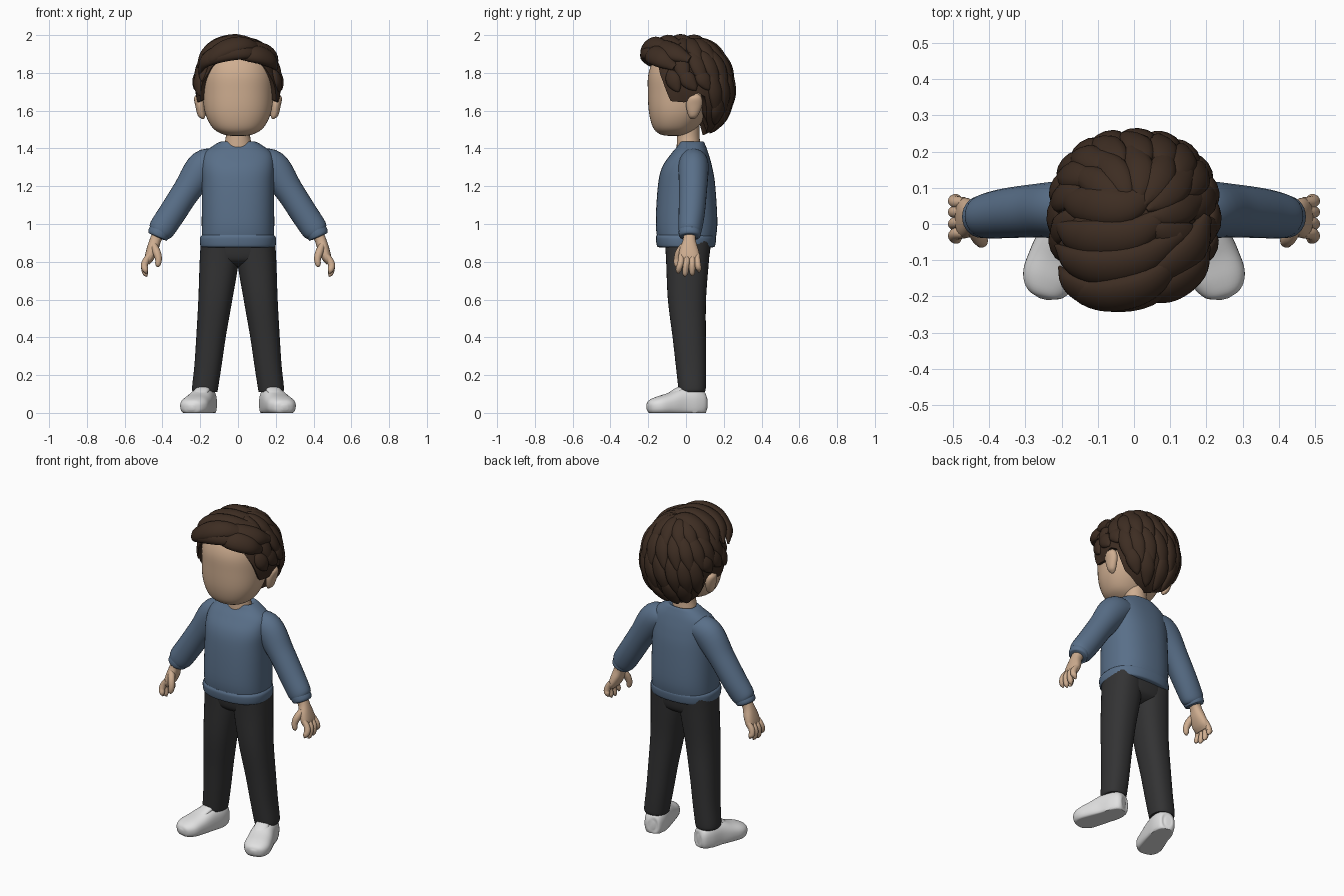
import bpy, bmesh, math
from mathutils import Vector


def material(name, rgb):
    m = bpy.data.materials.new(name)
    m.diffuse_color = (*rgb, 1)
    return m


SKIN = material("skin", (0.62, 0.42, 0.28))
HAIR = material("dark_brown_hair", (0.047, 0.026, 0.016))
BLUE = material("blue_knit", (0.10, 0.16, 0.25))
BLACK = material("charcoal_cloth", (0.033, 0.033, 0.034))
WHITE = material("white_shoe", (0.75, 0.75, 0.75))


def finish(bm, name, mat, mirror=False):
    bmesh.ops.recalc_face_normals(bm, faces=bm.faces)
    for f in bm.faces:
        f.smooth = True
    for e in bm.edges:
        e.smooth = e.calc_face_angle(0) < 1.0
    me = bpy.data.meshes.new(name)
    bm.to_mesh(me)
    bm.free()
    me.materials.append(mat)
    ob = bpy.data.objects.new(name, me)
    bpy.context.collection.objects.link(ob)
    if mirror:
        ob.modifiers.new("mirror", 'MIRROR').use_mirror_merge = False
    return ob


def spline(keys, steps):
    k = [Vector(q) for q in keys]
    k = [k[0] * 2 - k[1]] + k + [k[-1] * 2 - k[-2]]
    out = []
    for a, b, c, d in zip(k, k[1:], k[2:], k[3:]):
        for s in range(steps):
            t = s / steps
            out.append((b * 2 + (c - a) * t + (a * 2 - b * 5 + c * 4 - d) * t * t
                        + (b * 3 - a - c * 3 + d) * t ** 3) * 0.5)
    return out + [k[-2]]


def power(c, p):
    return math.copysign(abs(c) ** (2 / p), c)


def bridge(bm, rings, caps=(True, True)):
    n = len(rings[0])
    for r, q in zip(rings, rings[1:]):
        for i in range(n):
            bm.faces.new((r[i], r[(i + 1) % n], q[(i + 1) % n], q[i]))
    if caps[0]:
        bm.faces.new(rings[0])
    if caps[1]:
        bm.faces.new(rings[-1])


def loft(name, keys, mat, mirror=False, upright=False, n=28, steps=5, p=2.0,
         vref=lambda c: Vector((0, 1, 0)), floor=False):
    """Smooth loft through keys (x, y, z, radius across, radius along vref)."""
    pts = spline(keys, steps)
    cen = [Vector(q[:3]) for q in pts]
    bm = bmesh.new()
    rings = []
    for i, (c, q) in enumerate(zip(cen, pts)):
        t = cen[min(i + 1, len(cen) - 1)] - cen[max(i - 1, 0)]
        t = Vector((0, 0, 1)) if upright else t.normalized()
        v = vref(c)
        v = (v - t * v.dot(t)).normalized()
        u = t.cross(v)
        ring = []
        for j in range(n):
            a = 2 * math.pi * j / n
            co = (c + u * power(math.cos(a), p) * max(q[3], 0.002)
                  + v * power(math.sin(a), p) * max(q[4], 0.002))
            if floor:
                co.z = max(co.z, 0)
            ring.append(bm.verts.new(co))
        rings.append(ring)
    bridge(bm, rings)
    return finish(bm, name, mat, mirror)


# Head, neck and ears
loft("head", [(0, -.06, 1.466, .03, .03), (0, -.062, 1.475, .08, .075), (0, -.057, 1.51, .135, .117),
              (0, -.04, 1.59, .175, .156), (0, -.022, 1.7, .188, .18), (0, -.015, 1.8, .187, .183),
              (0, 0, 1.88, .16, .16), (0, .02, 1.94, .09, .1), (0, .02, 1.955, .01, .01)],
     SKIN, upright=True, n=48, p=2.2)
loft("neck", [(0, .015, 1.34, .08, .066), (0, .013, 1.42, .072, .062), (0, .012, 1.47, .064, .06),
              (0, .012, 1.54, .066, .06)], SKIN, upright=True)
loft("ear", [(.185, .035, 1.555, .005, .008), (.193, .038, 1.575, .02, .026), (.201, .043, 1.63, .026, .043),
             (.206, .047, 1.67, .026, .036), (.203, .049, 1.692, .008, .012)], SKIN, mirror=True, upright=True)

# Hair: a shell whose lower edge follows the hairline
CENTRE = Vector((0, .02, 1.72))
HAIRLINE = [(0, 31), (30, 31), (38, 27), (55, 6), (66, -15), (86, -17), (97, -5), (108, -10),
            (117, -40), (140, -60), (180, -72)]


def hairline(az):
    az = abs((az + 180) % 360 - 180)
    for (a, x), (b, y) in zip(HAIRLINE, HAIRLINE[1:]):
        if az <= b:
            return x + (y - x) * (az - a) / (b - a)
    return -72


def surf(az, el, s=1.0):
    a, e = math.radians(az), math.radians(el)
    return CENTRE + s * Vector((.22 * power(math.sin(a), 2.3) * math.cos(e),
                                -.222 * power(math.cos(a), 2.3) * math.cos(e), .262 * math.sin(e)))


bm = bmesh.new()
rings = []
for i in range(27):
    ring = []
    for j in range(120):
        az = j * 3
        low = hairline(az)
        el = 89 + (low - 89) * min(i / 24, 1)
        ridge = 1 + .025 * abs(math.sin(math.radians(az * 5 + el * 3))) * math.cos(math.radians(el))
        scale = ridge if i < 25 else (.84 if i == 25 else .62)
        ring.append(bm.verts.new(surf(az, el, scale)))
    rings.append(ring)
bridge(bm, rings, (True, False))
finish(bm, "hair_cap", HAIR)


def outward(c):
    return c - CENTRE


# Overlapping locks that sweep down and around from the crown
for row, (top, bottom, count) in enumerate([(80, 28, 9), (52, 2, 12), (22, -32, 13), (-8, -62, 9)]):
    for k in range(count):
        az = 62 + 236 * (k + .5 * (row % 2)) / count
        end = az + 16
        low = max(bottom, hairline(end) + 3, hairline(az) + 3)
        if top - low < 20:
            continue
        keys = []
        for t, w in [(0, .006), (.25, .034), (.55, .042), (.85, .024), (1, .003)]:
            c = surf(az + (end - az) * t, top + (low - top) * t, 1.0 + .015 * t)
            keys.append((*c, w, .006 + w * .38))
        loft(f"hair_lock_{row}_{k}", keys, HAIR, n=12, steps=4, vref=outward)

# Swept quiff: tufts running from the right parting to the left front
QUIFF = [
    [(.15, -.11, 1.885), (.04, -.185, 1.915), (-.08, -.195, 1.905), (-.17, -.165, 1.865), (-.205, -.12, 1.80)],
    [(.14, -.08, 1.92), (.04, -.165, 1.95), (-.06, -.195, 1.93), (-.14, -.19, 1.88), (-.175, -.17, 1.835)],
    [(.13, -.03, 1.945), (.02, -.10, 1.965), (-.09, -.12, 1.945), (-.17, -.10, 1.90), (-.215, -.06, 1.83)],
    [(.10, .04, 1.955), (0, -.03, 1.972), (-.10, -.04, 1.95), (-.17, -.03, 1.90), (-.22, .01, 1.81)],
    [(.20, -.06, 1.83), (.17, -.12, 1.87), (.11, -.165, 1.895), (.05, -.185, 1.895), (-.01, -.195, 1.88)],
    [(.06, .11, 1.945), (-.02, .05, 1.97), (-.10, .05, 1.945), (-.16, .06, 1.89), (-.20, .08, 1.82)],
    [(.20, .02, 1.87), (.17, -.05, 1.90), (.12, -.10, 1.92), (.06, -.13, 1.94), (0, -.14, 1.95)],
]
for k, path in enumerate(QUIFF):
    widths = [(.02, .012), (.05, .032), (.056, .036), (.042, .028), (.006, .005)]
    loft(f"quiff_tuft_{k}", [(*c, *w) for c, w in zip(path, widths)], HAIR, n=18, vref=outward)

# Sweater body, hem, sleeves and cuffs
loft("sweater_body", [(0, .003, .89, .19, .148), (0, .003, 1.0, .192, .163), (0, .003, 1.2, .191, .152),
                      (0, .006, 1.3, .193, .133), (0, .02, 1.37, .182, .1), (0, .03, 1.412, .135, .075),
                      (0, .03, 1.436, .09, .062), (0, .025, 1.425, .07, .05)],
     BLUE, upright=True, n=48, p=2.4)
loft("sweater_hem", [(0, 0, .876, .188, .142), (0, 0, .885, .199, .154), (0, 0, .925, .201, .16),
                     (0, 0, .942, .19, .155)], BLUE, upright=True, n=48, p=2.4)
loft("sleeve", [(.09, .04, 1.33, .06, .07), (.178, .04, 1.303, .09, .08), (.27, .037, 1.178, .075, .074),
                (.35, .03, 1.055, .072, .069), (.405, .022, .973, .069, .062), (.423, .02, .946, .052, .052)],
     BLUE, mirror=True)
loft("cuff", [(.406, .02, .972, .05, .05), (.41, .02, .965, .058, .058), (.426, .02, .94, .056, .057),
              (.43, .02, .932, .042, .045)], BLUE, mirror=True)

# Hands
loft("palm", [(.415, .02, .96, .032, .034), (.437, .018, .915, .03, .034), (.453, .016, .865, .031, .05),
              (.47, .017, .82, .025, .056), (.482, .017, .79, .012, .045)], SKIN, mirror=True, p=2.3)
for k, (y0, y1, tip) in enumerate([(-.026, -.04, .738), (.004, -.004, .722), (.033, .033, .726), (.06, .068, .745)]):
    loft(f"finger_{k}", [(.468, y0, .835, .014, .014), (.488, y0, .805, .018, .017),
                         (.496, (y0 + y1) / 2, .778, .018, .0165), (.49, y1, tip + .017, .015, .015),
                         (.483, y1, tip, .004, .004)], SKIN, mirror=True, n=14)
loft("thumb", [(.445, -.01, .885, .018, .02), (.43, -.035, .85, .021, .021), (.421, -.047, .815, .018, .018),
               (.424, -.05, .785, .014, .014), (.427, -.05, .772, .004, .004)], SKIN, mirror=True, n=14)

# Trousers
loft("trouser_seat", [(0, .01, .775, .05, .05), (0, .01, .795, .13, .09), (0, .01, .83, .19, .113),
                      (0, .01, .93, .188, .125)], BLACK, upright=True, n=40, p=2.5)
loft("trouser_leg", [(.098, .01, .92, .098, .122), (.1, .008, .8, .103, .113), (.12, .005, .6, .09, .101),
                     (.143, .017, .4, .078, .088), (.159, .026, .25, .072, .08), (.174, .032, .135, .069, .073),
                     (.174, .032, .11, .064, .068)], BLACK, mirror=True, upright=True, n=36, p=2.3)


# Shoes with a flat sole, and a raised tongue
def up(c):
    return Vector((0, 0, 1))


loft("shoe", [(.162, .105, .05, .015, .02), (.164, .097, .05, .045, .06), (.172, .05, .05, .062, .085),
              (.19, -.02, .05, .068, .082), (.214, -.09, .042, .075, .062), (.234, -.15, .035, .075, .05),
              (.245, -.19, .03, .052, .036), (.249, -.206, .028, .015, .014)],
     WHITE, mirror=True, n=36, p=2.5, vref=up, floor=True)
loft("shoe_tongue", [(.178, .01, .125, .03, .012), (.188, -.03, .122, .04, .018), (.203, -.075, .1, .038, .014),
                     (.215, -.105, .082, .02, .008)], WHITE, mirror=True, n=18, vref=up)
